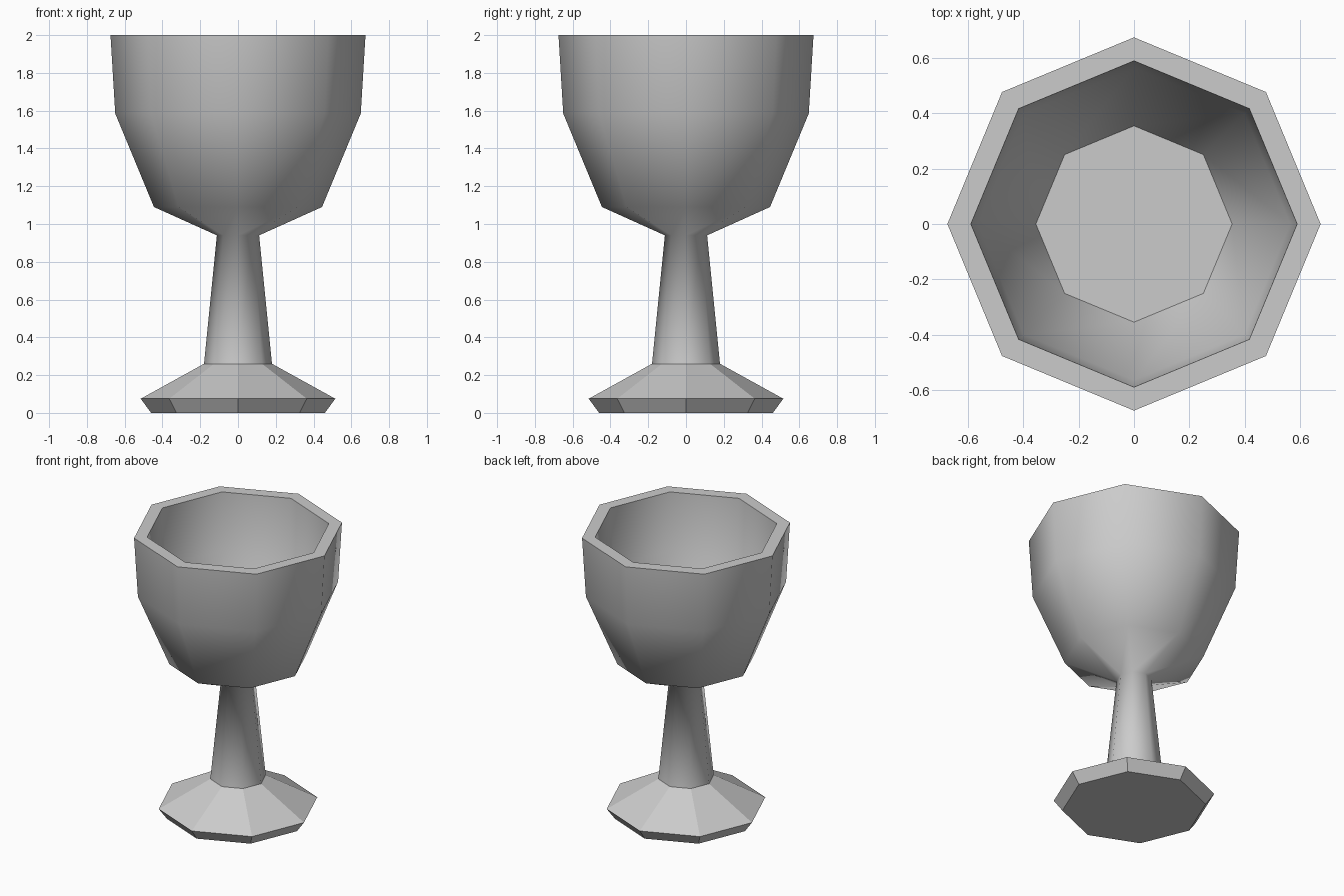
import bpy
import bmesh
from math import cos, sin, pi

cube = bpy.data.objects.get("Cube")
if cube:
    bpy.data.objects.remove(cube, do_unlink=True)

SIDES = 8

# One plain grey for the whole goblet
grey = bpy.data.materials.new("grey")
grey.use_nodes = True
colour = (0.6, 0.6, 0.6, 1)
grey.diffuse_color = colour
grey.node_tree.nodes["Principled BSDF"].inputs["Base Color"].default_value = colour


def lathe(name, profile):
    """Spin (radius, height, smooth band above) points; cap both ends flat."""
    bm = bmesh.new()
    rings = []
    for r, z, _ in profile:
        angles = [2 * pi * i / SIDES for i in range(SIDES)]
        rings.append([bm.verts.new((r * cos(a), r * sin(a), z)) for a in angles])
    for low, high, point in zip(rings, rings[1:], profile):
        for i in range(SIDES):
            j = (i + 1) % SIDES
            face = bm.faces.new((low[i], low[j], high[j], high[i]))
            face.smooth = point[2]
    bm.faces.new(rings[0][::-1])
    bm.faces.new(rings[-1])
    mesh = bpy.data.meshes.new(name)
    bm.to_mesh(mesh)
    bm.free()
    mesh.materials.append(grey)
    obj = bpy.data.objects.new(name, mesh)
    bpy.context.collection.objects.link(obj)
    return obj


# Faceted foot, smooth stem and bowl, flat rim, smooth hollow with a flat floor
lathe("goblet", [
    (0.46, 0.0, False),    # foot underside
    (0.515, 0.075, False), # foot edge
    (0.18, 0.26, True),    # stem bottom
    (0.112, 0.94, True),   # stem top
    (0.445, 1.09, True),   # bowl bottom
    (0.65, 1.585, True),   # bowl shoulder
    (0.675, 2.0, False),   # rim outside
    (0.59, 2.0, True),     # rim inside
    (0.565, 1.6, True),    # hollow shoulder
    (0.355, 1.15, False),  # hollow floor
])
